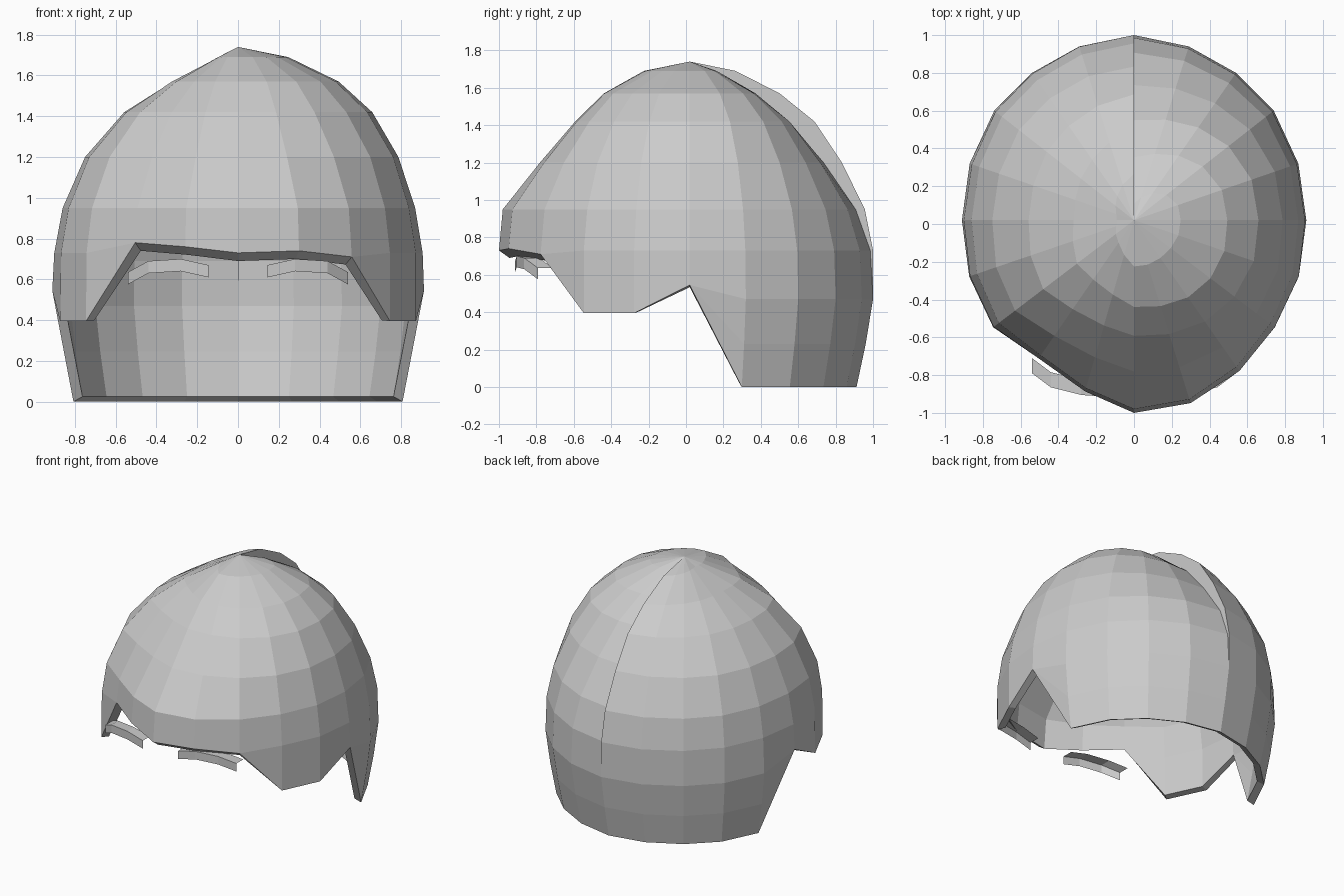
import bpy, bmesh, math
from mathutils import Vector

if "Cube" in bpy.data.objects:
    bpy.data.objects.remove(bpy.data.objects["Cube"])

CY = 0.02  # crown centre

# Plan outline of the cap from back centre clockwise: x, y, height of lower hem
RIGHT = [(0, 1, 0), (.29, .94, 0), (.54, .8, 0), (.74, .6, 0), (.87, .32, 0),
         (.915, .02, .545), (.88, -.28, .395), (.75, -.55, .395), (.56, -.78, .71),
         (.3, -.95, .74), (0, -1, .73)]
LEFT = [(-x, y, h) for x, y, h in reversed(RIGHT[:-1])]
LEFT[0] = (-.26, -.89, .76)
LEFT[1] = (-.51, -.72, .78)
PLAN = RIGHT + LEFT

# Ring heights and how far out each ring lies in the four directions
Z = [0, .23, .47, .73, .95, 1.2, 1.42, 1.57, 1.69, 1.74]
BACK = [.91, .96, 1, 1, .955, .83, .68, .49, .25, 0]
FRONT = [1, 1, 1, 1, .98, .785, .60, .45, .24, 0]
SIDE_R = [.93, .97, 1, .99, .95, .86, .72, .54, .27, 0]
SIDE_L = [.93, .97, 1, .985, .94, .82, .61, .35, .10, 0]
STEP = [0, 0, 0, .015, .05, .10, .14, .15, .16, 0]  # parting step at the back
LINING = [.025, .015, 0, -.04, -.04, -.04, -.04, -.045, -.05, -.05]  # inner rise


def interp(table, z):
    for i in range(len(Z) - 1):
        if z <= Z[i + 1]:
            t = (z - Z[i]) / (Z[i + 1] - Z[i])
            return table[i] + t * (table[i + 1] - table[i])
    return table[-1]


def point(col, row, inner):
    x, y, hem = PLAN[col]
    z = Z[row] if Z[row] > hem + .08 else hem
    d = Vector((x, y - CY)).normalized()
    # the upper left side is pressed in more strongly
    side = abs(d.x) if x < 0 and z > 1.4 else d.x ** 2
    f = side * interp(SIDE_R if x > 0 else SIDE_L, z)
    f += (1 - side) * interp(BACK if d.y > 0 else FRONT, z)
    if y < 0 and 1.1 < z < 1.6:
        f += .035 * 4 * (d.x * d.y) ** 2
    if col < 4:
        f -= interp(STEP, z) * (1, .75, .45, .2)[col]
    if inner:
        f *= .945
        z += interp(LINING, z)
    return (x * f, CY + (y - CY) * f, z)


def finish(name, bm):
    bmesh.ops.remove_doubles(bm, verts=bm.verts, dist=1e-4)
    bmesh.ops.dissolve_degenerate(bm, edges=bm.edges, dist=1e-5)
    bmesh.ops.recalc_face_normals(bm, faces=bm.faces)
    me = bpy.data.meshes.new(name)
    bm.to_mesh(me)
    bm.free()
    ob = bpy.data.objects.new(name, me)
    bpy.context.collection.objects.link(ob)
    return ob


def skin(bm, cols):
    for a, b in zip(cols, cols[1:]):
        for i in range(len(a) - 1):
            bm.faces.new((a[i], b[i], b[i + 1], a[i + 1]))


# Hair cap: outer skin, lining and hem; the step at the back is the parting.
# The parting wall sits at x = 0, so the outline gets a second back column there.
bm = bmesh.new()
layers = []
for inner in (False, True):
    cols = [[bm.verts.new(point(c, r, inner)) for r in range(len(Z))]
            for c in range(len(PLAN))]
    cols.append(cols[0])
    skin(bm, cols)
    layers.append(cols)
skin(bm, [[o[0], i[0]] for o, i in zip(*layers)])
finish("hair_cap", bm)

# Eyebrows: bent strip with a front wall and a top ledge
BROW = [(.145, -.915, .67), (.28, -.905, .70), (.44, -.865, .69), (.54, -.79, .635)]
for side, name in ((1, "right_eyebrow"), (-1, "left_eyebrow")):
    bm = bmesh.new()
    strips = [[bm.verts.new(p) for p in ((side * x, y, z - .06), (side * x, y, z),
                                         (side * x, y + .08, z))] for x, y, z in BROW]
    skin(bm, strips)
    finish(name, bm)
